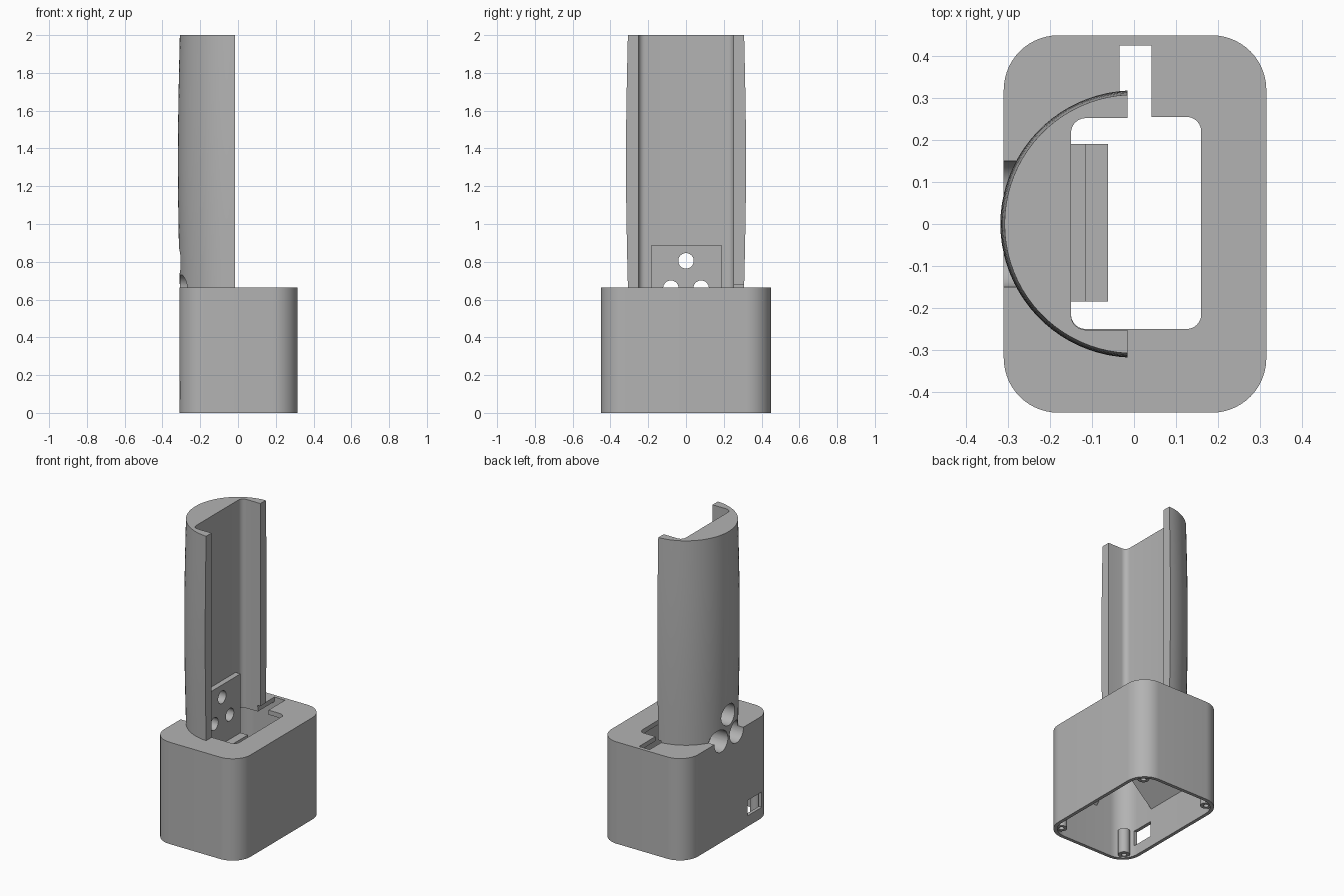
import bpy, bmesh, math

old = bpy.data.objects.get("Cube")
if old:
    bpy.data.objects.remove(old, do_unlink=True)

grey = bpy.data.materials.new("plain_grey")
grey.use_nodes = True
GREY = (0.45, 0.45, 0.45, 1)
grey.diffuse_color = GREY
grey.node_tree.nodes["Principled BSDF"].inputs["Base Color"].default_value = GREY


def loft(name, rings):
    """Skin a list of equal-length point rings and cap both ends."""
    bm = bmesh.new()
    rows = [[bm.verts.new(p) for p in ring] for ring in rings]
    n = len(rows[0])
    for a, b in zip(rows, rows[1:]):
        for i in range(n):
            j = (i + 1) % n
            bm.faces.new((a[i], a[j], b[j], b[i]))
    bm.faces.new(rows[0][::-1])
    bm.faces.new(rows[-1])
    bmesh.ops.recalc_face_normals(bm, faces=bm.faces)
    mesh = bpy.data.meshes.new(name)
    bm.to_mesh(mesh)
    bm.free()
    mesh.materials.append(grey)
    ob = bpy.data.objects.new(name, mesh)
    bpy.context.collection.objects.link(ob)
    return ob


def prism(name, pts, lo, hi, axis="z"):
    place = {"z": lambda a, b, t: (a, b, t),
             "y": lambda a, b, t: (a, t, b),
             "x": lambda a, b, t: (t, a, b)}[axis]
    return loft(name, [[place(a, b, t) for a, b in pts] for t in (lo, hi)])


def rect(x0, x1, y0, y1, r=0, steps=10):
    if r == 0:
        return [(x0, y0), (x1, y0), (x1, y1), (x0, y1)]
    corners = [(x1 - r, y1 - r), (x0 + r, y1 - r), (x0 + r, y0 + r), (x1 - r, y0 + r)]
    return [(cx + r * math.cos(math.pi / 2 * (k + i / steps)),
             cy + r * math.sin(math.pi / 2 * (k + i / steps)))
            for k, (cx, cy) in enumerate(corners) for i in range(steps + 1)]


def circle(cx, cy, r, n=32):
    return [(cx + r * math.cos(2 * math.pi * i / n),
             cy + r * math.sin(2 * math.pi * i / n)) for i in range(n)]


def cut(ob, cutters):
    bpy.context.view_layer.objects.active = ob
    for c in cutters:
        mod = ob.modifiers.new("cut", "BOOLEAN")
        mod.operation = "DIFFERENCE"
        mod.solver = "EXACT"
        mod.object = c
        bpy.ops.object.modifier_apply(modifier=mod.name)


TOP = 0.665
WALL = 0.022

# Cutters shared by several parts
opening = prism("opening_cutter", rect(-0.15, 0.16, -0.25, 0.255, 0.035, 6), 0.55, 0.8)
slot = prism("slot_cutter", rect(-0.035, 0.042, 0.2, 0.425), 0.5, 0.677)
bores = []
for i, (y, z) in enumerate([(0, 0.805), (-0.08, 0.66), (0.08, 0.66)]):
    bores.append(prism(f"bore_cutter_{i}", circle(y, z, 0.041), -0.5, -0.08, "x"))
    bores.append(prism(f"counterbore_cutter_{i}", circle(y, z, 0.07), -0.5, -0.19, "x"))

# Hollow base housing, open underneath
base = prism("base_housing", rect(-0.31, 0.315, -0.449, 0.449, 0.13, 14), 0, TOP)
cavity = prism("cavity_cutter",
               rect(-0.31 + WALL, 0.315 - WALL, -0.449 + WALL, 0.449 - WALL, 0.11, 14),
               -0.1, TOP - 0.03)
window = prism("window_cutter", rect(-0.34, -0.19, 0.07, 0.17), -0.4, -0.2, "x")
cut(base, [cavity, opening, slot, window] + bores)

# Half-round handle shell, slightly barrelled, with a flat-floored channel
def handle_section(z, r):
    lip, floor, fillet, half = -0.015, -0.15, 0.035, 0.252
    start = math.acos(lip / r)
    arc = [start + (2 * math.pi - 2 * start) * i / 40 for i in range(41)]
    pts = [(r * math.cos(a), r * math.sin(a), z) for a in arc]
    inner = [(lip, -half)]
    for i in range(7):
        a = math.pi / 2 * i / 6
        inner.append((floor + fillet * (1 - math.sin(a)),
                      -half + fillet * (1 - math.cos(a))))
    inner += [(x, -y) for x, y in reversed(inner)]
    return pts + [(x, y, z) for x, y in inner]


levels = 12
rings = []
for i in range(levels + 1):
    t = i / levels
    rings.append(handle_section(TOP + t * (2 - TOP), 0.308 + 0.01 * math.sin(math.pi * t)))
handle = loft("handle_shell", rings)
cut(handle, [slot] + bores)

# Drilled connector plate with its ledge and sloped support
mount = prism("connector_mount",
              [(-0.3, 0.24), (-0.062, 0.46), (-0.062, 0.5), (-0.115, 0.5),
               (-0.115, 0.885), (-0.16, 0.885), (-0.16, 0.66), (-0.3, 0.66)],
              -0.185, 0.19, "y")
cut(mount, bores)

# Sloped rib inside the front wall
rib = prism("front_rib", [(-0.44, 0.29), (-0.27, 0.46), (-0.27, 0.64), (-0.44, 0.64)],
            -0.07, 0.08, "x")

# Screw bosses in the four lower corners
bosses = []
for sx in (-1, 1):
    for sy in (-1, 1):
        name = ("left" if sx > 0 else "right") + ("_back" if sy > 0 else "_front")
        x, y = sx * 0.242 + 0.0025, sy * 0.378
        boss = prism(name + "_screw_boss", circle(x, y, 0.035, 24), 0.008, 0.17)
        pilot = prism("pilot_cutter", circle(x, y, 0.016, 16), -0.1, 0.13)
        cut(boss, [pilot])
        bpy.data.objects.remove(pilot, do_unlink=True)
        bosses.append(boss)

for c in [opening, slot, cavity, window] + bores:
    bpy.data.objects.remove(c, do_unlink=True)

# Smooth curved faces, keep edges crisp
for ob in [base, handle, mount, rib] + bosses:
    bpy.ops.object.select_all(action="DESELECT")
    ob.select_set(True)
    bpy.context.view_layer.objects.active = ob
    bpy.ops.object.shade_smooth_by_angle(angle=math.radians(30))
